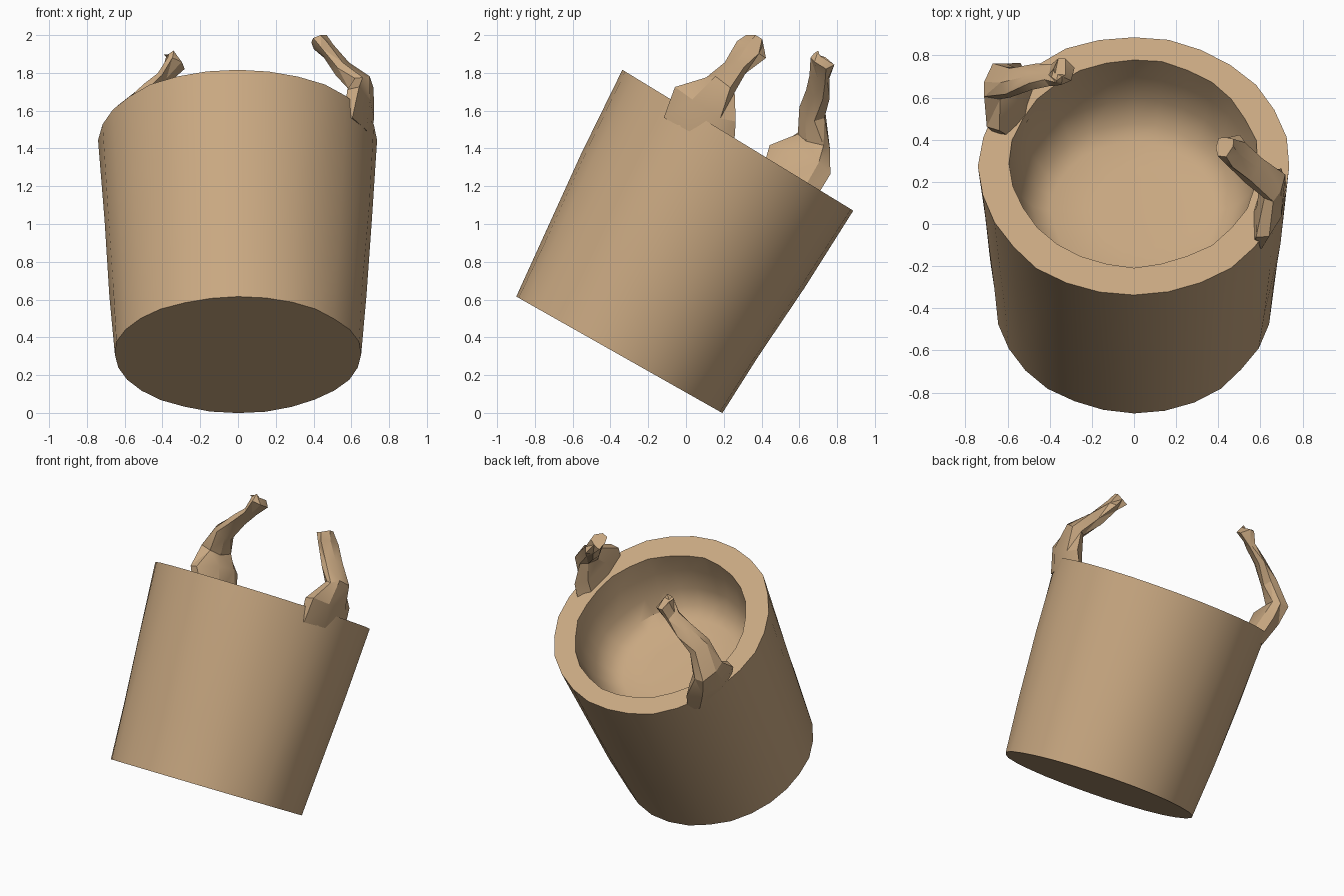
import bpy, bmesh, math, random
from mathutils import Vector, Matrix

if "Cube" in bpy.data.objects:
    bpy.data.objects.remove(bpy.data.objects["Cube"])

random.seed(4)
clay = bpy.data.materials.new("tan clay")
clay.diffuse_color = (0.58, 0.39, 0.22, 1)
clay.use_nodes = True
clay.node_tree.nodes["Principled BSDF"].inputs["Base Color"].default_value = clay.diffuse_color


def finish(name, bm, angle):
    bmesh.ops.recalc_face_normals(bm, faces=bm.faces[:])
    me = bpy.data.meshes.new(name)
    bm.to_mesh(me)
    bm.free()
    me.materials.append(clay)
    ob = bpy.data.objects.new(name, me)
    bpy.context.collection.objects.link(ob)
    bpy.ops.object.select_all(action='DESELECT')
    ob.select_set(True)
    bpy.context.view_layer.objects.active = ob
    bpy.ops.object.shade_smooth_by_angle(angle=math.radians(angle))
    return ob


def skin(bm, rings):
    n = len(rings[0])
    for a, b in zip(rings, rings[1:]):
        for i in range(n):
            j = (i + 1) % n
            bm.faces.new((a[i], a[j], b[j], b[i]))
    bm.faces.new(rings[0][::-1])
    bm.faces.new(rings[-1])


# Tilted thick-walled bucket: outside wall, flat rim, bowl-shaped inside
# each point: radius, height, shift of the ring toward the back
profile = [(0.624, -0.008, 0), (0.652, 0.35, 0), (0.686, 0.8, 0.003), (0.72, 1.29, 0.003),
           (0.575, 1.29, 0.018), (0.558, 1.15, 0.015), (0.525, 1.0, 0.01),
           (0.46, 0.895, 0), (0.38, 0.855, 0), (0.2, 0.845, 0)]
tilt = Matrix.Translation((0, -0.35, 0.315)) @ Matrix.Rotation(math.radians(-28.8), 4, 'X')
bm = bmesh.new()
rings = []
for r, z, back in profile:
    ring = []
    for i in range(28):
        t = math.tau * i / 28
        k = r + random.uniform(-0.006, 0.006)
        x, y = (1.05 - 0.02 * z) * k * math.cos(t), k * math.sin(t) + back
        slope = -0.012 * y - 0.033 * y * (z / 1.29)   # rim leans more than the base
        ring.append(bm.verts.new(tilt @ Vector((x, y, z + slope))))
    rings.append(ring)
skin(bm, rings)
finish("bucket", bm, 35)


# Broken handle stumps: rough tapering sweeps growing out of the rim
def stump(name, along, sections):
    u = Vector(along).normalized()
    pts = [Vector(s[:3]) for s in sections]
    bm = bmesh.new()
    rings = []
    for k, s in enumerate(sections):
        d = pts[min(k + 1, len(pts) - 1)] - pts[max(k - 1, 0)]
        v = d.cross(u).normalized()
        ring = []
        for i in range(7):
            t = math.tau * i / 7
            p = pts[k] + u * s[3] * math.cos(t) + v * s[4] * math.sin(t)
            p += Vector([random.uniform(-0.012, 0.012) for _ in range(3)])
            p.z = min(p.z, 2.0)
            ring.append(bm.verts.new(p))
        rings.append(ring)
    skin(bm, rings)
    bmesh.ops.triangulate(bm, faces=bm.faces[:])
    finish(name, bm, 25)


# each section: x, y, z, half width along the rim, half thickness
stump("right_handle_stump", (0.22, 0.86, -0.48), [
    (0.62, 0.06, 1.47, 0.22, 0.065), (0.65, 0.09, 1.63, 0.20, 0.065),
    (0.65, 0.18, 1.735, 0.09, 0.065), (0.56, 0.26, 1.82, 0.07, 0.055),
    (0.48, 0.34, 1.91, 0.085, 0.045), (0.43, 0.37, 1.97, 0.06, 0.04)])
stump("left_handle_stump", (0.32, 0.84, -0.42), [
    (-0.55, 0.53, 1.20, 0.17, 0.06), (-0.61, 0.60, 1.34, 0.19, 0.085),
    (-0.64, 0.68, 1.44, 0.11, 0.075), (-0.58, 0.67, 1.59, 0.08, 0.055),
    (-0.48, 0.70, 1.70, 0.06, 0.04), (-0.39, 0.71, 1.78, 0.05, 0.03),
    (-0.34, 0.72, 1.86, 0.065, 0.055), (-0.36, 0.70, 1.90, 0.02, 0.03)])
